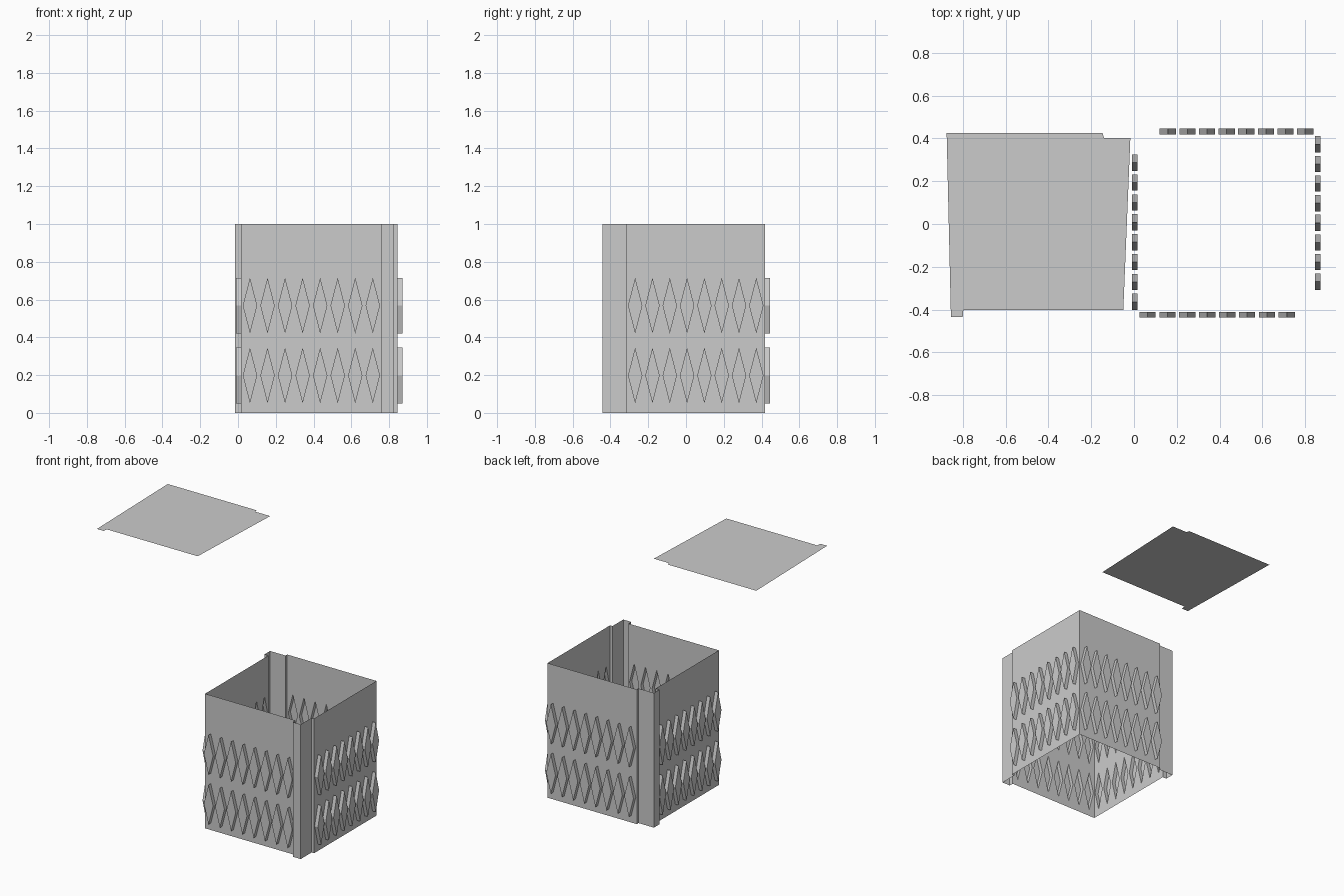
import bpy, bmesh
from mathutils import Vector

if "Cube" in bpy.data.objects:
    bpy.data.objects.remove(bpy.data.objects["Cube"])

H = 1.0                                   # wall height
DEPTH, HALF_W, HALF_H = 0.027, 0.038, 0.147
ROWS, COLS = (0.198, 0.568), 8            # diamond row centres, diamonds per wall


def finish(name, bm):
    bmesh.ops.remove_doubles(bm, verts=bm.verts, dist=1e-5)
    mesh = bpy.data.meshes.new(name)
    bm.to_mesh(mesh)
    bm.free()
    bpy.context.collection.objects.link(bpy.data.objects.new(name, mesh))


def wall(name, a, b):
    """Sheet from a to b with diamonds embossed outwards (right of the direction)."""
    bm = bmesh.new()
    a, b = Vector(a), Vector(b)
    length = (b - a).length
    d = (b - a) / length
    n = Vector((d.y, -d.x))

    def face(pts, flip=False):
        vs = []
        for s, z, off in (reversed(pts) if flip else pts):
            p = a + d * s + n * off
            vs.append(bm.verts.new((p.x, p.y, z)))
        return bm.faces.new(vs)

    step = length / COLS
    flat = []
    for i in range(COLS):
        c = (i + 0.5) * step
        for side in (-1, 1):
            # sheet half around the diamond openings
            edge = c + side * step / 2
            pts = [(edge, 0, 0), (c, 0, 0)]
            for z in ROWS:
                pts += [(c, z - HALF_H, 0), (c + side * HALF_W, z, 0), (c, z + HALF_H, 0)]
            pts += [(c, H, 0), (edge, H, 0)]
            flat.append(face(pts, side > 0))
        for z in ROWS:
            # raised diamond and its four sides
            ring = [(c, z - HALF_H), (c + HALF_W, z), (c, z + HALF_H), (c - HALF_W, z)]
            face([(s, t, DEPTH) for s, t in ring])
            for (s0, t0), (s1, t1) in zip(ring, ring[1:] + ring[:1]):
                face([(s0, t0, 0), (s1, t1, 0), (s1, t1, DEPTH), (s0, t0, DEPTH)])
    bmesh.ops.remove_doubles(bm, verts=bm.verts, dist=1e-5)
    # merge the sheet halves into one flat surface where possible
    bmesh.ops.dissolve_limit(bm, angle_limit=0.01, verts=bm.verts, edges=[
        e for e in bm.edges if len(e.link_faces) == 2 and
        abs(e.verts[0].co.z - e.verts[1].co.z) > H - 0.01])
    finish(name, bm)


def strip(name, pts):
    """Plain folded strip standing on the ground."""
    bm = bmesh.new()
    for (x0, y0), (x1, y1) in zip(pts, pts[1:]):
        bm.faces.new([bm.verts.new(v) for v in
                      ((x0, y0, 0), (x1, y1, 0), (x1, y1, H), (x0, y0, H))])
    finish(name, bm)


def mirror(p):
    # reflection across the box diagonal
    return (p[1] + 0.427, p[0] - 0.427)


# four embossed walls
front = ((0.017, -0.41), (0.76, -0.41))
right = ((0.845, -0.315), (0.845, 0.418))
wall("front_wall", *front)
wall("right_wall", *right)
wall("back_wall", mirror(right[1]), mirror(right[0]))
wall("left_wall", mirror(front[1]), mirror(front[0]))

# stepped joining flaps at two opposite corners
flap = [front[1], (0.76, -0.442), (0.825, -0.442), (0.825, -0.315), right[0]]
strip("front_right_flap", flap)
strip("back_left_flap", [mirror(p) for p in reversed(flap)])

# flat cover sheet floating above
bm = bmesh.new()
outline = [(-0.855, -0.435), (-0.80, -0.435), (-0.797, -0.402), (-0.05, -0.402),
           (-0.017, 0.402), (-0.14, 0.402), (-0.147, 0.425), (-0.875, 0.425)]
bm.faces.new([bm.verts.new((x, y, 2.0)) for x, y in outline])
finish("cover_sheet", bm)
